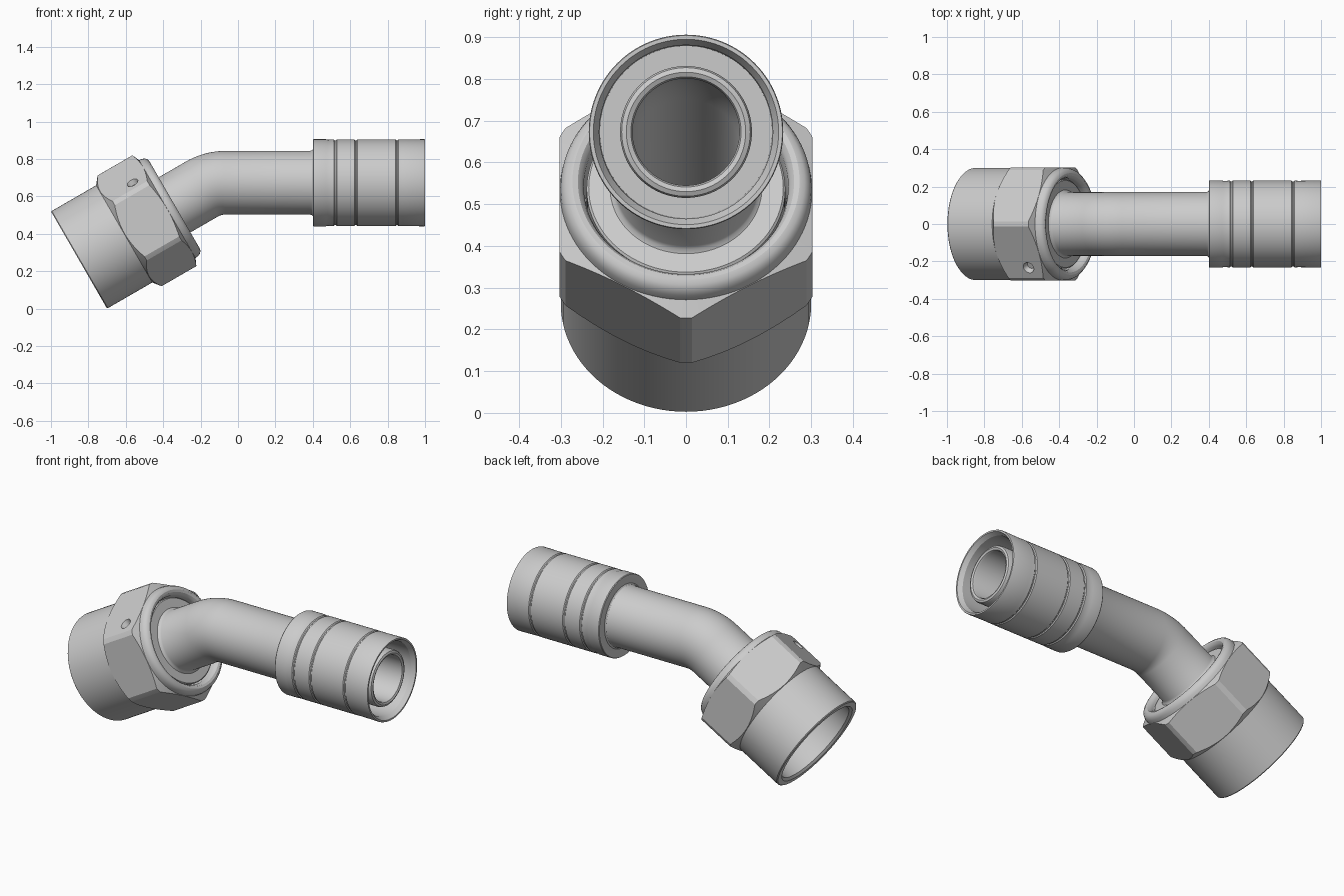
import bpy, bmesh
from math import sin, cos, tan, pi, radians
from mathutils import Matrix, Vector

if "Cube" in bpy.data.objects:
    bpy.data.objects.remove(bpy.data.objects["Cube"])

A = radians(30)          # tilt of the nut axis
AXIS_Z = 0.673           # height of the straight hose end
BEND_R = 0.25
ORIGIN = Vector((-0.85, 0, 0.26))      # centre of the nut's open face
DIR = Vector((cos(A), 0, sin(A)))
UP = Vector((-sin(A), 0, cos(A)))
BEND_X = ORIGIN.x + (AXIS_Z - ORIGIN.z) / tan(A) + BEND_R * tan(A / 2)


def tilted(t, r):
    """Ring on the tilted nut axis."""
    p = ORIGIN + DIR * t
    return (p.x, p.z, A, r)


def level(x, r):
    """Ring on the level hose axis."""
    return (x, AXIS_Z, 0, r)


def bend(r, steps=12):
    """Rings round the elbow, from nut side to hose side."""
    out = []
    for i in range(steps + 1):
        a = A * (1 - i / steps)
        out.append((BEND_X - BEND_R * sin(a), AXIS_Z - BEND_R + BEND_R * cos(a), a, r))
    return out


def smooth(ob):
    bpy.ops.object.select_all(action='DESELECT')
    ob.select_set(True)
    bpy.context.view_layer.objects.active = ob
    bpy.ops.object.shade_smooth_by_angle(angle=radians(28))


def loft(name, rings, n=96):
    """Closed solid: rings joined in order, the last one back to the first."""
    bm = bmesh.new()
    loops = []
    for x, z, a, r in rings:
        loops.append([bm.verts.new((x - sin(a) * r * sin(2 * pi * k / n),
                                    r * cos(2 * pi * k / n),
                                    z + cos(a) * r * sin(2 * pi * k / n)))
                      for k in range(n)])
    for i, lo in enumerate(loops):
        hi = loops[(i + 1) % len(loops)]
        for k in range(n):
            j = (k + 1) % n
            bm.faces.new((lo[k], lo[j], hi[j], hi[k]))
    bmesh.ops.recalc_face_normals(bm, faces=bm.faces)
    me = bpy.data.meshes.new(name)
    bm.to_mesh(me)
    bm.free()
    ob = bpy.data.objects.new(name, me)
    bpy.context.collection.objects.link(ob)
    return ob


def cone(name, sides, r1, r2, depth, centre, axis, up):
    """Cone or prism with its first corner towards 'up'."""
    bm = bmesh.new()
    bmesh.ops.create_cone(bm, cap_ends=True, segments=sides, radius1=r1, radius2=r2, depth=depth)
    # rotate so that a corner lies on local +Y
    first = max(bm.verts, key=lambda v: v.co.y).co
    bmesh.ops.rotate(bm, verts=bm.verts, cent=(0, 0, 0),
                     matrix=Matrix.Rotation(Vector((first.x, first.y)).angle_signed(Vector((0, 1))) * -1, 3, 'Z'))
    side = up.cross(axis)
    m = Matrix((side, up, axis)).transposed().to_4x4()
    m.translation = centre
    bm.transform(m)
    me = bpy.data.meshes.new(name)
    bm.to_mesh(me)
    bm.free()
    ob = bpy.data.objects.new(name, me)
    ob.hide_render = True
    bpy.context.collection.objects.link(ob)
    return ob


def boolean(ob, cutter, op):
    mod = ob.modifiers.new(op, 'BOOLEAN')
    mod.operation, mod.solver, mod.object = op, 'EXACT', cutter
    bpy.context.view_layer.objects.active = ob
    bpy.ops.object.modifier_apply(modifier=mod.name)
    bpy.data.objects.remove(cutter)


# swivel nut: turned profile trimmed to a hexagon
nut_profile = [(0, 0.265), (0, 0.295), (0.005, 0.3), (0.279, 0.3), (0.312, 0.342),
               (0.527, 0.342), (0.545, 0.302), (0.562, 0.3), (0.576, 0.294),
               (0.586, 0.284), (0.59, 0.272), (0.587, 0.259), (0.578, 0.25),
               (0.565, 0.245), (0.40, 0.245), (0.38, 0.252), (0.012, 0.252)]
nut = loft("swivel_nut", [tilted(t, r) for t, r in nut_profile])
hexagon = cone("hex_trim", 6, 0.303 / cos(pi / 6), 0.303 / cos(pi / 6), 1.0,
               ORIGIN + DIR * 0.4, DIR, UP)
boolean(nut, hexagon, 'INTERSECT')

# drilled dimple on the upper front flat
normal = Vector((0, -0.5, 0)) + UP * sin(pi / 3)
spot = ORIGIN + DIR * 0.4545 + UP * 0.217 + Vector((0, -0.235, 0))
dimple = cone("dimple_cutter", 32, 0.02, 0.045, 0.06, spot, normal, DIR)
boolean(nut, dimple, 'DIFFERENCE')
smooth(nut)

# bent tube with its sealing head inside the nut
outer = [tilted(t, r) for t, r in [(0.24, 0.135), (0.24, 0.165), (0.38, 0.238), (0.553, 0.238),
                                   (0.558, 0.233), (0.558, 0.182), (0.565, 0.174), (0.575, 0.17)]]
outer += bend(0.17) + [level(0.385, 0.17), level(0.396, 0.174), level(0.402, 0.182), level(0.42, 0.182)]
# ribbed-hose stem with a rounded lip
outer += [level(x, r) for x, r in [(0.42, 0.158), (0.962, 0.158), (0.971, 0.154),
                                   (0.976, 0.143), (0.971, 0.132), (0.962, 0.128)]]
inner = bend(0.128)[::-1] + [tilted(0.25, 0.128)]
smooth(loft("bent_tube", outer + inner))

# crimp sleeve with shallow grooves and an open annular mouth
sleeve_profile = [(0.402, 0.165), (0.4, 0.23), (0.404, 0.233), (0.47, 0.233), (0.48, 0.23)]
for gx in (0.52, 0.63, 0.85):
    sleeve_profile += [(gx - 0.008, 0.232), (gx - 0.003, 0.227), (gx + 0.003, 0.227), (gx + 0.008, 0.232)]
sleeve_profile += [(0.88, 0.231), (0.995, 0.233), (1.0, 0.231), (1.0, 0.222),
                   (0.975, 0.208), (0.56, 0.206), (0.56, 0.15), (0.41, 0.15)]
smooth(loft("crimp_sleeve", [level(x, r) for x, r in sleeve_profile]))
